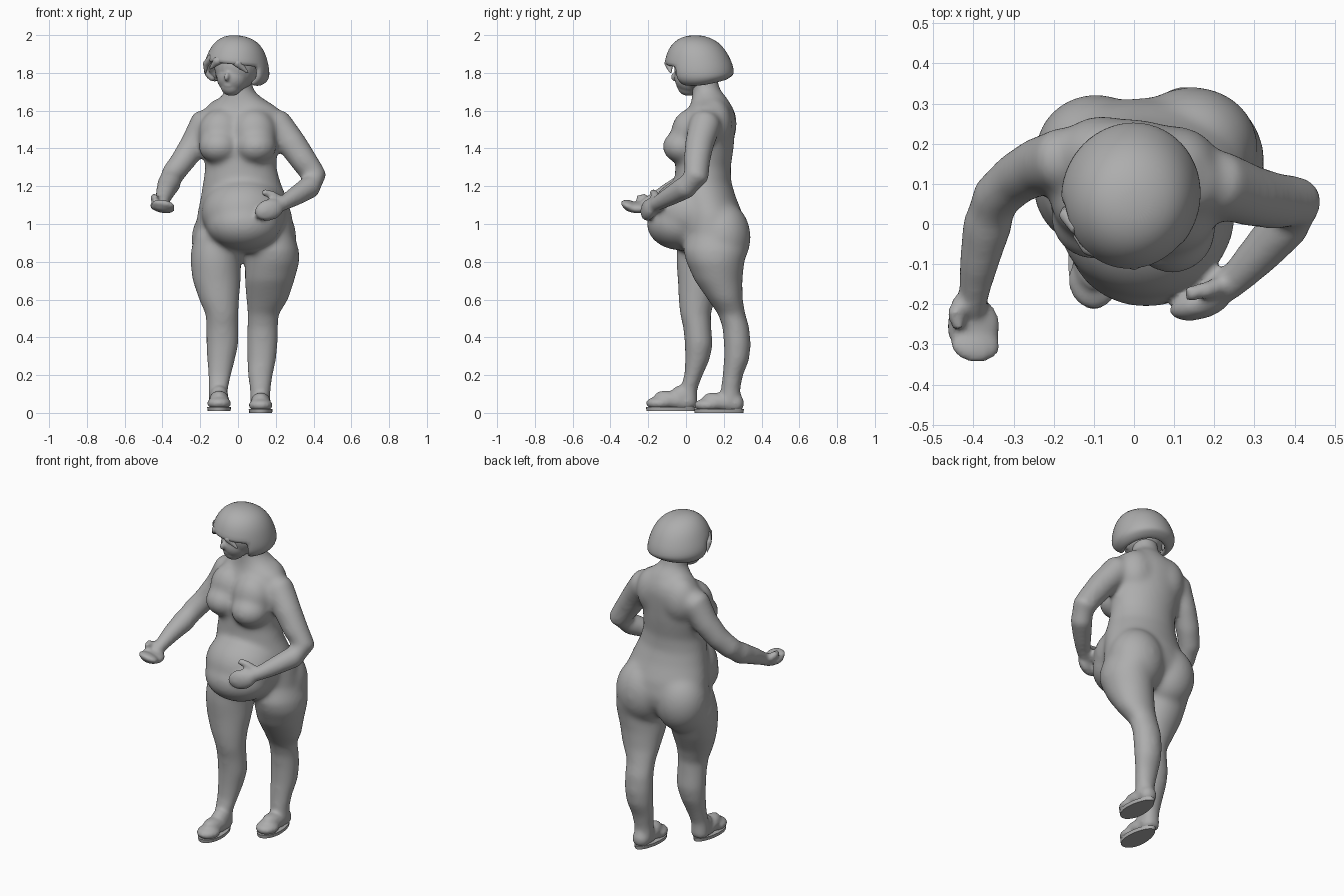
import bpy, bmesh, math
from mathutils import Vector, Matrix

clay = bpy.data.materials.new("clay_grey")
clay.diffuse_color = (0.42, 0.42, 0.42, 1)
SEG = 28


def skin(bm, rings):
    """Bridge successive vertex rings and cap both ends."""
    for a, b in zip(rings, rings[1:]):
        for i in range(len(a)):
            j = (i + 1) % len(a)
            bm.faces.new((a[i], a[j], b[j], b[i]))
    bm.faces.new(rings[0][::-1])
    bm.faces.new(rings[-1])


def loft(bm, rows, grow=0):
    """Stack of horizontal ellipses: (cx, cy, z, rx, ry, turn in degrees), bottom to top."""
    rings = []
    for cx, cy, z, rx, ry, *turn in rows:
        m = Matrix.Rotation(math.radians(turn[0] if turn else 0), 3, 'Z')
        ring = []
        for i in range(SEG):
            t = 2 * math.pi * i / SEG
            p = m @ Vector(((rx + grow) * math.cos(t), (ry + grow) * math.sin(t), 0))
            ring.append(bm.verts.new(p + Vector((cx, cy, z))))
        rings.append(ring)
    skin(bm, rings)
    return rings


def sweep(bm, path):
    """Round tube through points (x, y, z, radius)."""
    pts = [Vector(p[:3]) for p in path]
    rings = []
    for i, p in enumerate(pts):
        d = (pts[min(i + 1, len(pts) - 1)] - pts[max(i - 1, 0)]).normalized()
        u = d.cross(Vector((0.3, 0.9, 0.3))).normalized()
        v = d.cross(u)
        angles = [2 * math.pi * k / 16 for k in range(16)]
        rings.append([bm.verts.new(p + path[i][3] * (u * math.cos(t) + v * math.sin(t))) for t in angles])
    skin(bm, rings)


def blob(bm, c, r, rot=(0, 0, 0)):
    """Rotated ellipsoid, angles in degrees."""
    m = Matrix.Translation(c)
    for axis, a in zip("XYZ", rot):
        m = m @ Matrix.Rotation(math.radians(a), 4, axis)
    bmesh.ops.create_uvsphere(bm, u_segments=24, v_segments=16, radius=1,
                              matrix=m @ Matrix.Diagonal((*r, 1)))


def finish(bm, name, voxel=0, smooth=0, thick=0, angle=60):
    bmesh.ops.recalc_face_normals(bm, faces=bm.faces)
    me = bpy.data.meshes.new(name)
    bm.to_mesh(me)
    bm.free()
    me.materials.append(clay)
    ob = bpy.data.objects.new(name, me)
    bpy.context.collection.objects.link(ob)
    bpy.ops.object.select_all(action='DESELECT')
    ob.select_set(True)
    bpy.context.view_layer.objects.active = ob
    if thick:
        s = ob.modifiers.new("thickness", 'SOLIDIFY')
        s.thickness, s.offset = thick, -1
        s = ob.modifiers.new("soft", 'SUBSURF')
        s.levels = s.render_levels = 1
    if voxel:
        r = ob.modifiers.new("merge", 'REMESH')
        r.mode, r.voxel_size = 'VOXEL', voxel
    if smooth:
        s = ob.modifiers.new("relax", 'SMOOTH')
        s.factor, s.iterations = 0.5, smooth
    for m in list(ob.modifiers):
        bpy.ops.object.modifier_apply(modifier=m.name)
    bpy.ops.object.shade_smooth_by_angle(angle=math.radians(angle))
    return ob


# Torso and neck, chest twisted a little
bm = bmesh.new()
loft(bm, [(.035, .13, .85, .22, .14), (.035, .14, .9, .255, .165), (.035, .14, .96, .262, .177),
          (.035, .13, 1.05, .252, .172), (.03, .105, 1.14, .229, .16, -2), (.02, .09, 1.22, .206, .15, -5),
          (.015, .09, 1.3, .19, .146, -9), (.01, .1, 1.4, .2, .15, -12), (.01, .112, 1.5, .208, .145, -12),
          (.02, .128, 1.57, .215, .13, -12), (.02, .132, 1.62, .19, .112, -12), (.016, .125, 1.665, .115, .095),
          (.008, .108, 1.71, .074, .074), (0, .09, 1.8, .07, .07)])
for x, y in ((-.08, .17), (.1, .145)):
    blob(bm, (x, y, 1.53), (.115, .1, .14))

# Belly, bust and seat
blob(bm, (.03, .025, 1.06), (.224, .212, .187))
blob(bm, (.03, -.025, 1.0), (.2, .184, .14))
for x, y in ((-.1, .02), (.095, -.015)):
    blob(bm, (x, y, 1.41), (.11, .11, .092))
    blob(bm, (x * .9, y + .04, 1.48), (.12, .105, .13))
blob(bm, (-.095, .178, .92), (.152, .146, .18))
blob(bm, (.145, .193, .93), (.165, .15, .19))

# Legs: one forward, one back
loft(bm, [(-.105, .01, .03, .05, .05), (-.105, .012, .12, .048, .043), (-.097, .04, .2, .058, .045),
          (-.09, .06, .28, .07, .061), (-.083, .068, .36, .081, .07), (-.083, .06, .45, .081, .07),
          (-.085, .05, .52, .082, .077), (-.1, .057, .6, .102, .092), (-.113, .08, .7, .123, .119),
          (-.118, .1, .8, .13, .147), (-.115, .115, .86, .13, .16), (-.1, .1, .95, .12, .13)], .005)
loft(bm, [(.118, .235, .03, .052, .055), (.118, .235, .12, .051, .048), (.118, .248, .2, .063, .05),
          (.125, .268, .28, .073, .063), (.128, .272, .36, .078, .067), (.13, .265, .45, .078, .067),
          (.133, .243, .52, .079, .068), (.155, .208, .6, .107, .088), (.167, .172, .7, .127, .122),
          (.182, .155, .8, .139, .15), (.18, .155, .86, .139, .165), (.16, .15, .95, .13, .14)], .005)

# Arms
sweep(bm, [(-.08, .15, 1.56, .07), (-.18, .16, 1.53, .084), (-.235, .145, 1.42, .074),
           (-.295, .112, 1.33, .067), (-.345, .065, 1.265, .064), (-.365, 0, 1.215, .065),
           (-.387, -.1, 1.165, .052), (-.4, -.18, 1.12, .041), (-.4, -.23, 1.095, .036)])
sweep(bm, [(.1, .12, 1.56, .07), (.21, .1, 1.525, .086), (.29, .07, 1.42, .078),
           (.352, .057, 1.33, .072), (.406, .055, 1.25, .069), (.38, .0, 1.195, .064),
           (.3, -.088, 1.145, .053), (.24, -.15, 1.11, .042), (.18, -.19, 1.085, .04)])
base = finish(bm, "core", voxel=.011, smooth=22)
bm = bmesh.new()
bm.from_mesh(base.data)
bpy.data.objects.remove(base)

# Feet
FEET = ((-.1, -.08, .016), (.12, .175, .006))
for x, y, z in FEET:
    blob(bm, (x, y - .06, z + .035), (.064, .073, .036))
    blob(bm, (x, y + .01, z + .05), (.054, .1, .046), (-16, 0, 0))
    blob(bm, (x, y + .06, z + .07), (.05, .065, .058), (-30, 0, 0))
    blob(bm, (x, y + .085, z + .045), (.051, .048, .05))

# Hands: open palm and hand resting on belly
blob(bm, (-.4, -.255, 1.088), (.068, .075, .029), (0, 10, 0))
blob(bm, (-.395, -.3, 1.1), (.064, .048, .024), (-20, 10, 0))
sweep(bm, [(-.43, -.19, 1.12, .022), (-.445, -.225, 1.14, .022), (-.435, -.26, 1.135, .018)])
blob(bm, (.165, -.2, 1.075), (.08, .037, .057), (0, -15, 15))
sweep(bm, [(.23, -.15, 1.12, .026), (.18, -.165, 1.155, .022), (.13, -.175, 1.17, .019)])
finish(bm, "body", voxel=.01, smooth=7)

# Head, turned to one side and tipped slightly
TIP = Matrix.Translation((0, 0, 1.86)) @ Matrix.Rotation(math.radians(6), 4, 'Y') @ Matrix.Translation((0, 0, -1.86))
TURN = TIP @ Matrix.Translation((-.004, .065, 0)) @ Matrix.Rotation(math.radians(-20), 4, 'Z')
bm = bmesh.new()
blob(bm, (0, -.005, 1.83), (.115, .125, .125))
blob(bm, (0, -.045, 1.775), (.085, .085, .085))
blob(bm, (0, -.055, 1.725), (.055, .06, .05))
blob(bm, (0, -.133, 1.775), (.014, .02, .026), (-20, 0, 0))
blob(bm, (0, -.108, 1.73), (.025, .014, .012))
for s in (-1, 1):
    blob(bm, (s * .098, -.005, 1.79), (.014, .024, .034))
bm.transform(TURN)
finish(bm, "head", voxel=.007, smooth=5)

# Bob hair: lofted cap flaring toward the hem, open at the face
bm = bmesh.new()
rings = loft(bm, [(0, .01, 1.735, .12, .125), (0, .01, 1.755, .155, .16), (0, .008, 1.78, .173, .182),
                  (0, .005, 1.81, .176, .187), (0, 0, 1.845, .17, .185), (0, -.003, 1.88, .16, .172),
                  (0, -.008, 1.92, .145, .155), (0, -.012, 1.96, .117, .122), (0, -.016, 1.985, .08, .08),
                  (0, -.018, 1.998, .03, .03)])
for row, lift in zip(rings, (.035, .025, .012)):
    for v in row:
        v.co.z += lift * max(0, v.co.y / .18) ** 2


def opening(f):
    c = f.calc_center_median()
    front = abs(math.atan2(c.x, -c.y))
    return len(f.verts) > 4 and c.z < 1.8 or c.z < 1.835 and front < 1.15


bmesh.ops.delete(bm, geom=[f for f in bm.faces if opening(f)], context='FACES')
bm.transform(TURN)
finish(bm, "hair", thick=.03)

# Loose hair locks over the brow and beside the face
bm = bmesh.new()
for pts in ([(-.1, -.12, 1.87, .02), (-.14, -.095, 1.83, .018), (-.145, -.075, 1.775, .004)],
            [(0, -.15, 1.88, .02), (-.06, -.15, 1.85, .024), (-.1, -.135, 1.805, .006)],
            [(0, -.15, 1.88, .02), (.06, -.145, 1.85, .024), (.11, -.115, 1.805, .006)]):
    sweep(bm, pts)
bm.transform(TURN)
finish(bm, "hair_locks", voxel=.006, smooth=4)

# Shoe soles
for (x, y, z), side in zip(FEET, ("front", "rear")):
    bm = bmesh.new()
    rings = []
    for h, grow in ((z - .006, 0), (z + .014, .003)):
        ring = []
        for i in range(SEG):
            t = 2 * math.pi * i / SEG
            w = .06 + grow - .009 * math.sin(t)
            ring.append(bm.verts.new((x + w * math.cos(t), y + (.129 + grow) * math.sin(t), h)))
        rings.append(ring)
    skin(bm, rings)
    finish(bm, side + "_sole", angle=40)
